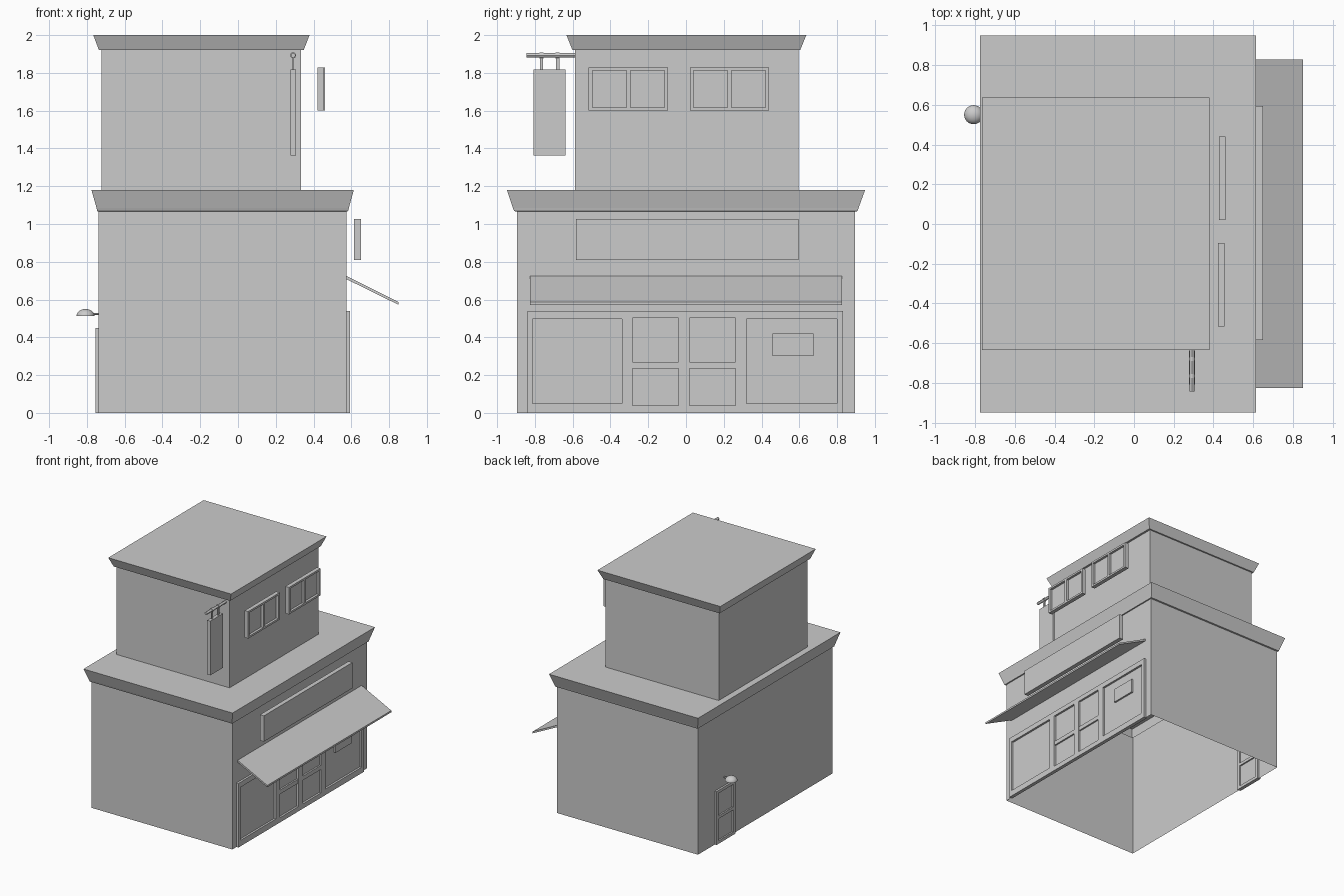
import bpy, bmesh, math
from mathutils import Vector

if "Cube" in bpy.data.objects:
    bpy.data.objects.remove(bpy.data.objects["Cube"])


def finish(name, bm):
    bmesh.ops.remove_doubles(bm, verts=bm.verts, dist=1e-5)
    bmesh.ops.recalc_face_normals(bm, faces=bm.faces)
    me = bpy.data.meshes.new(name)
    bm.to_mesh(me)
    bm.free()
    ob = bpy.data.objects.new(name, me)
    bpy.context.collection.objects.link(ob)
    return ob


def loft(name, rings, cap_top=False, cap_bottom=False):
    """Stack of rectangular rings (x0, x1, y0, y1, z)."""
    bm = bmesh.new()
    loops = [[bm.verts.new(p) for p in ((a, c, z), (b, c, z), (b, d, z), (a, d, z))]
             for a, b, c, d, z in rings]
    for lo, hi in zip(loops, loops[1:]):
        for i in range(4):
            j = (i + 1) % 4
            bm.faces.new((lo[i], lo[j], hi[j], hi[i]))
    if cap_top:
        bm.faces.new(loops[-1])
    if cap_bottom:
        bm.faces.new(loops[0][::-1])
    return finish(name, bm)


def box(name, x0, x1, y0, y1, z0, z1):
    return loft(name, [(x0, x1, y0, y1, z0), (x0, x1, y0, y1, z1)], True, True)


def panel(name, x0, x1, area, holes):
    """Panel facing x with rectangular holes (y0, y1, z0, z1); flat sheet if x0 == x1."""
    bm = bmesh.new()
    ys = sorted({v for r in [area] + holes for v in r[:2]})
    zs = sorted({v for r in [area] + holes for v in r[2:]})
    for a, b in zip(ys, ys[1:]):
        for c, d in zip(zs, zs[1:]):
            my, mz = (a + b) / 2, (c + d) / 2
            if not any(h[0] < my < h[1] and h[2] < mz < h[3] for h in holes):
                bm.faces.new([bm.verts.new(p) for p in
                              ((x0, a, c), (x0, b, c), (x0, b, d), (x0, a, d))])
    bmesh.ops.remove_doubles(bm, verts=bm.verts, dist=1e-5)
    if x1 != x0:
        src = bm.faces[:]
        geo = bmesh.ops.extrude_face_region(bm, geom=src, use_keep_orig=True)["geom"]
        bmesh.ops.translate(bm, vec=(x1 - x0, 0, 0),
                            verts=[g for g in geo if isinstance(g, bmesh.types.BMVert)])
    return finish(name, bm)


def rod(name, p, q, r, n=12):
    p, q = Vector(p), Vector(q)
    bm = bmesh.new()
    bmesh.ops.create_cone(bm, cap_ends=True, segments=n, radius1=r, radius2=r, depth=(q - p).length)
    ob = finish(name, bm)
    ob.location = (p + q) / 2
    ob.rotation_euler = (q - p).to_track_quat('Z', 'Y').to_euler()
    smooth(ob)
    return ob


def smooth(ob):
    bpy.ops.object.select_all(action='DESELECT')
    ob.select_set(True)
    bpy.context.view_layer.objects.active = ob
    bpy.ops.object.shade_smooth_by_angle()


# Ground floor: open-bottomed walls with openings for shopfront and back door
X0, X1, Y, H = -0.738, 0.574, 0.895, 1.066
SHOP = (-0.84, 0.83, 0.0, 0.54)
BACK = (0.42, 0.67, 0.0, 0.45)
panel("shop_wall", X1, X1, (-Y, Y, 0, H), [(-0.82, 0.81, 0.0, 0.52)])
panel("rear_wall", X0, X0, (-Y, Y, 0, H), [(0.435, 0.655, 0.0, 0.435)])
for side, y in (("front", -Y), ("back", Y)):
    bm = bmesh.new()
    bm.faces.new([bm.verts.new(p) for p in ((X0, y, 0), (X1, y, 0), (X1, y, H), (X0, y, H))])
    finish(side + "_side_wall", bm)

# Lower cornice and roof
loft("lower_cornice_roof", [(X0, X1, -Y, Y, H), (-0.745, 0.583, -0.91, 0.908, 1.068),
                            (-0.749, 0.587, -0.917, 0.914, 1.086),
                            (-0.776, 0.613, -0.948, 0.948, 1.18)], cap_top=True)

# Upper floor with flared cornice
loft("upper_walls", [(-0.722, 0.333, -0.588, 0.595, 1.18), (-0.722, 0.333, -0.588, 0.595, 1.92)])
loft("upper_cornice_roof", [(-0.722, 0.333, -0.588, 0.595, 1.92),
                            (-0.737, 0.348, -0.602, 0.605, 1.922),
                            (-0.766, 0.379, -0.633, 0.637, 2.0)], cap_top=True)

# Upper windows stand clear of the wall
for i, (y, x) in enumerate(((-0.515, 0.422), (0.02, 0.427))):
    panel(f"upper_window_frame_{i}", x, x + 0.034, (y, y + 0.42, 1.60, 1.828),
          [(y + 0.02, y + 0.2, 1.616, 1.812), (y + 0.22, y + 0.4, 1.616, 1.812)])
    box(f"upper_window_glass_{i}", x + 0.008, x + 0.014, y + 0.01, y + 0.41, 1.61, 1.82)

# Shopfront frame, glass, door rails and small notice
windows = [(-0.812, -0.34, 0.05, 0.497), (0.32, 0.80, 0.05, 0.497)]
doors = [(-0.283, -0.04, 0.04, 0.502), (0.018, 0.262, 0.04, 0.502)]
panel("shopfront_frame", 0.562, 0.592, SHOP, windows + doors)
for i, (a, b, c, d) in enumerate(windows + doors):
    box(f"shopfront_glass_{i}", 0.57, 0.575, a, b, c, d)
for i, (a, b, c, d) in enumerate(doors):
    box(f"door_rail_{i}", 0.572, 0.588, a, b, 0.235, 0.27)
box("window_notice", 0.573, 0.59, 0.458, 0.675, 0.302, 0.419)

# Fascia board above the awning
box("fascia_board", 0.613, 0.65, -0.583, 0.595, 0.81, 1.027)

# Sloping awning
bm = bmesh.new()
f = bm.faces.new([bm.verts.new((x, -0.825, z)) for x, z in
                  ((0.574, 0.708), (0.85, 0.572), (0.85, 0.587), (0.574, 0.725))])
geo = bmesh.ops.extrude_face_region(bm, geom=[f], use_keep_orig=True)["geom"]
bmesh.ops.translate(bm, vec=(0, 1.652, 0), verts=[g for g in geo if isinstance(g, bmesh.types.BMVert)])
finish("awning", bm)

# Back door
a, b, c, d = BACK
panel("back_door_frame", -0.754, -0.724, BACK,
      [(a + 0.025, b - 0.025, 0.025, 0.21), (a + 0.025, b - 0.025, 0.235, d - 0.025)])
box("back_door_panel", -0.742, -0.736, a + 0.02, b - 0.02, 0.02, d - 0.02)

# Dome lamp over the back door
bm = bmesh.new()
bmesh.ops.create_uvsphere(bm, u_segments=24, v_segments=12, radius=1)
bmesh.ops.bisect_plane(bm, geom=bm.verts[:] + bm.edges[:] + bm.faces[:], dist=1e-5,
                       plane_co=(0, 0, 0), plane_no=(0, 0, -1), clear_outer=True)
bmesh.ops.holes_fill(bm, edges=[e for e in bm.edges if e.is_boundary])
bmesh.ops.scale(bm, vec=(0.048, 0.048, 0.037), verts=bm.verts)
bmesh.ops.translate(bm, vec=(-0.807, 0.55, 0.513), verts=bm.verts)
smooth(finish("lamp_shade", bm))
rod("lamp_arm", (-0.735, 0.55, 0.524), (-0.79, 0.55, 0.524), 0.006)

# Hanging sign on a bracket rod
SX = 0.292
box("hanging_sign", SX - 0.015, SX + 0.015, -0.807, -0.638, 1.362, 1.819)
rod("sign_rod", (SX, -0.844, 1.893), (SX, -0.585, 1.893), 0.012)
for i, y in enumerate((-0.765, -0.68)):
    rod(f"hanger_ring_{i}", (SX, y - 0.01, 1.893), (SX, y + 0.01, 1.893), 0.016)
    box(f"hanger_strap_{i}", SX - 0.004, SX + 0.004, y - 0.009, y + 0.009, 1.815, 1.885)
